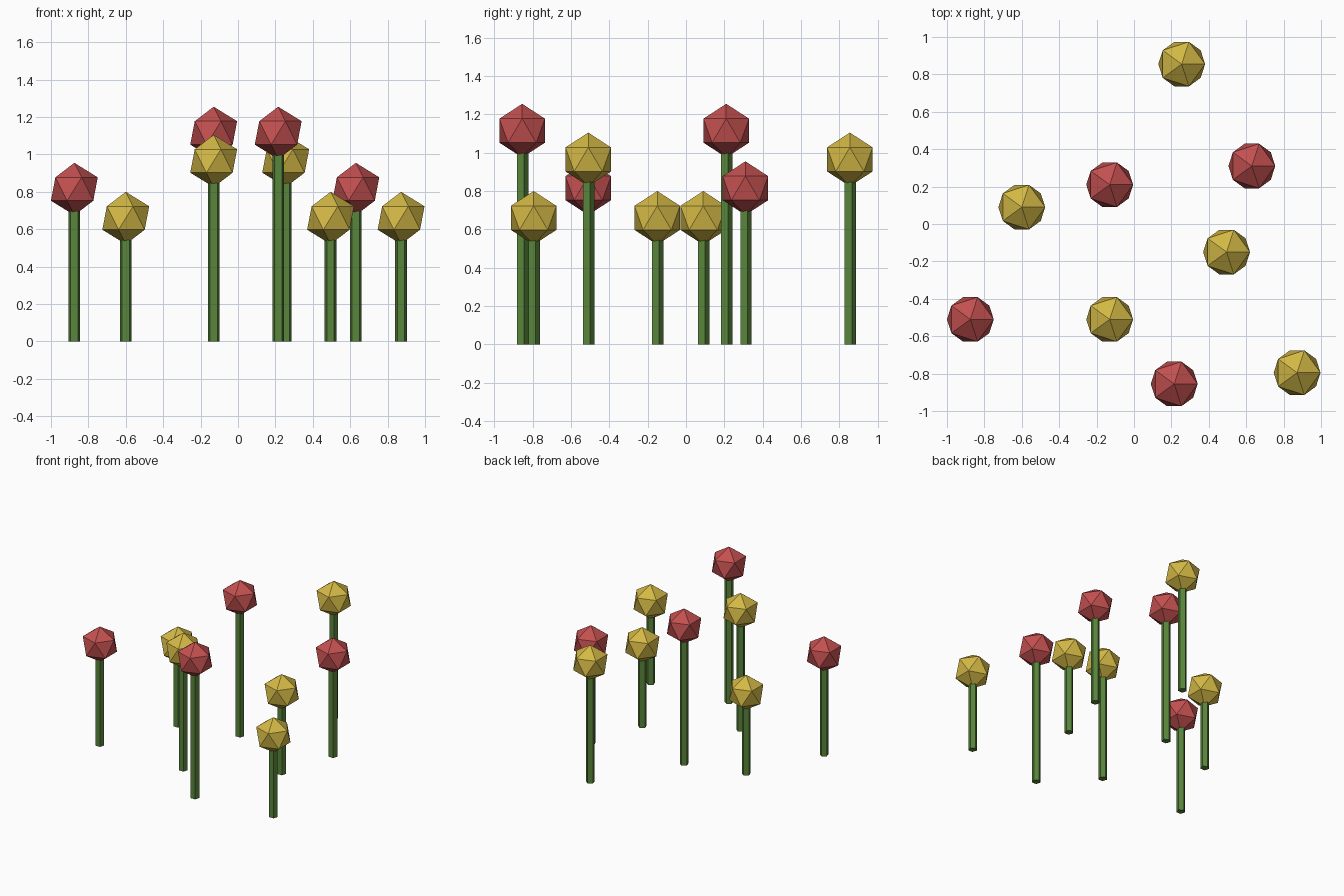
import bpy

cube = bpy.data.objects.get("Cube")
if cube:
    bpy.data.objects.remove(cube, do_unlink=True)

HEAD_RADIUS = 0.14
STEM_RADIUS = 0.033


def material(name, rgb):
    mat = bpy.data.materials.new(name)
    mat.use_nodes = True
    colour = (*rgb, 1)
    mat.diffuse_color = colour
    mat.node_tree.nodes["Principled BSDF"].inputs["Base Color"].default_value = colour
    return mat


red = material("red_petals", (0.55, 0.08, 0.08))
yellow = material("yellow_petals", (0.65, 0.48, 0.06))
green = material("stem_green", (0.1, 0.235, 0.045))


def finish(name, mat):
    obj = bpy.context.object
    obj.name = name
    obj.data.materials.append(mat)


def flower(index, x, y, height, petals):
    # five-sided stem, ending inside the head
    length = height - HEAD_RADIUS / 2
    bpy.ops.mesh.primitive_cylinder_add(
        vertices=5, radius=STEM_RADIUS, depth=length, location=(x, y, length / 2))
    finish(f"stem_{index}", green)
    # faceted round head
    bpy.ops.mesh.primitive_ico_sphere_add(
        subdivisions=1, radius=HEAD_RADIUS, location=(x, y, height))
    finish(f"flower_head_{index}", petals)


# head centres: x, y, height, colour
flowers = [
    (-0.875, -0.51, 0.815, red),
    (0.215, -0.855, 1.115, red),
    (-0.13, 0.21, 1.115, red),
    (0.63, 0.31, 0.815, red),
    (0.255, 0.855, 0.965, yellow),
    (-0.6, 0.09, 0.66, yellow),
    (0.495, -0.15, 0.66, yellow),
    (-0.13, -0.51, 0.965, yellow),
    (0.872, -0.795, 0.66, yellow),
]
for i, spec in enumerate(flowers, 1):
    flower(i, *spec)
